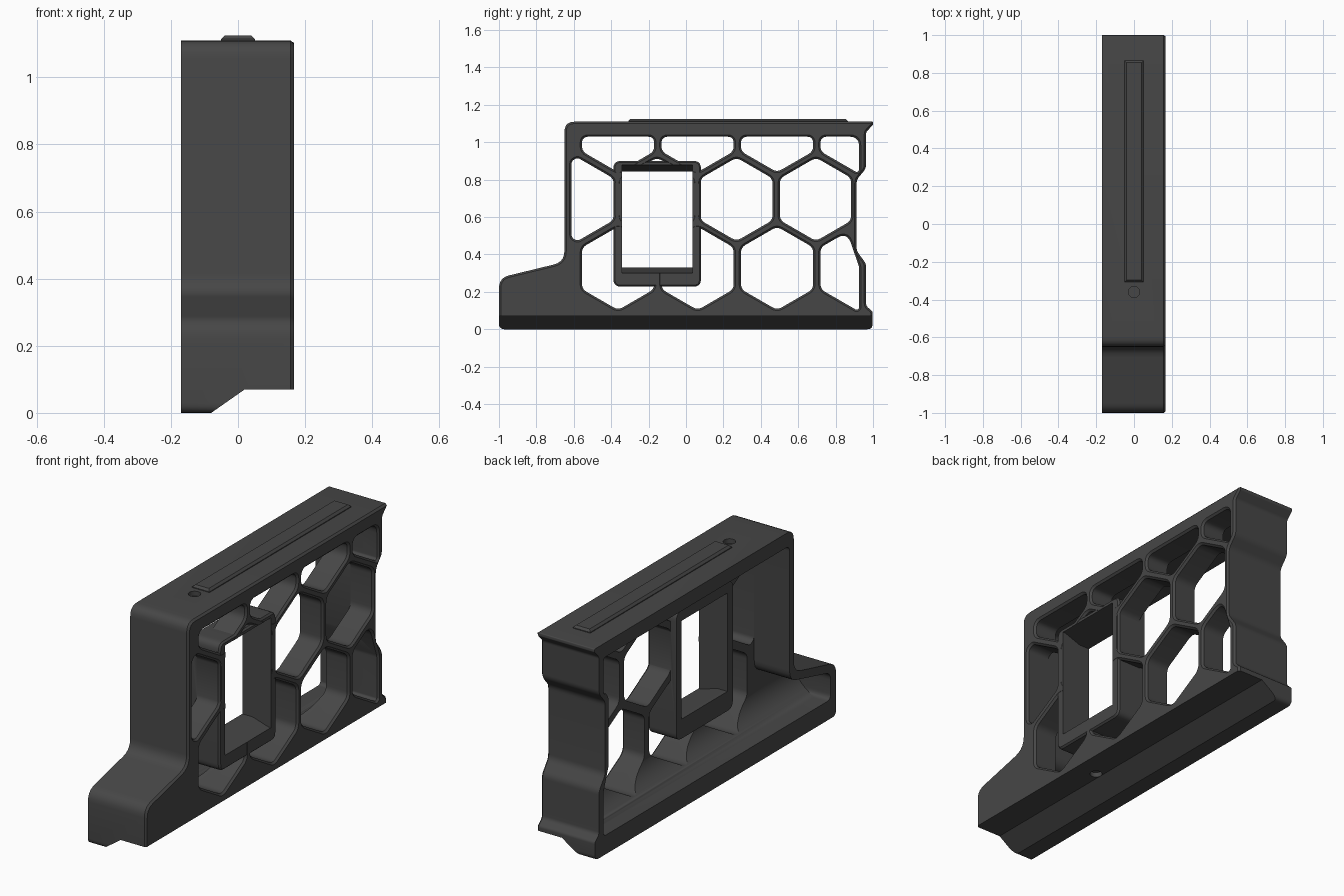
import bpy, bmesh, math
from mathutils import Vector

if "Cube" in bpy.data.objects:
    bpy.data.objects.remove(bpy.data.objects["Cube"])

grey = bpy.data.materials.new("dark_grey")
grey.diffuse_color = (0.062, 0.062, 0.062, 1)
grey.use_nodes = True
grey.node_tree.nodes["Principled BSDF"].inputs["Base Color"].default_value = grey.diffuse_color


def rounded(points, seg=5):
    """Round each corner (y, z, radius) of a counter-clockwise outline."""
    out, n = [], len(points)
    for i, (y, z, r) in enumerate(points):
        p = Vector((y, z))
        a = Vector(points[i - 1][:2]) - p
        b = Vector(points[(i + 1) % n][:2]) - p
        half = a.angle(b) / 2
        if r <= 0 or half > 1.56:
            out.append(p)
            continue
        t = min(r / math.tan(half), 0.45 * a.length, 0.45 * b.length)
        s, e = p + a.normalized() * t, p + b.normalized() * t
        for k in range(seg + 1):
            u = k / seg
            out.append(s * (1 - u) ** 2 + p * 2 * u * (1 - u) + e * u * u)
    return out


def offset(pts, d):
    """Move an outline outwards by d."""
    out = []
    for i, p in enumerate(pts):
        e = (pts[(i + 1) % len(pts)] - pts[i - 1]).normalized()
        out.append(p + Vector((e.y, -e.x)) * d)
    return out


def add_loft(bm, sections, axis="x"):
    """Skin outlines of equal length placed at positions along an axis."""
    rings = []
    for pos, pts in sections:
        rings.append([bm.verts.new((pos, p[0], p[1]) if axis == "x" else (p[0], pos, p[1]))
                      for p in pts])
    n = len(rings[0])
    for a, b in zip(rings, rings[1:]):
        for i in range(n):
            bm.faces.new((a[i], a[(i + 1) % n], b[(i + 1) % n], b[i]))
    bm.faces.new(rings[0])
    bm.faces.new(rings[-1])


def make(name, *lofts, axis="x"):
    bm = bmesh.new()
    for sections in lofts:
        add_loft(bm, sections, axis)
    bmesh.ops.recalc_face_normals(bm, faces=bm.faces)
    me = bpy.data.meshes.new(name)
    bm.to_mesh(me)
    bm.free()
    me.materials.append(grey)
    ob = bpy.data.objects.new(name, me)
    bpy.context.collection.objects.link(ob)
    return ob


def combine(target, other, op):
    bpy.context.view_layer.objects.active = target
    m = target.modifiers.new("bool", "BOOLEAN")
    m.operation, m.object, m.solver = op, other, "EXACT"
    bpy.ops.object.modifier_apply(modifier=m.name)
    bpy.data.objects.remove(other)


def clip(poly, planes):
    """Keep the part of a polygon where a*y + b*z <= c for every plane."""
    for a, b, c in planes:
        out = []
        for i, p in enumerate(poly):
            q = poly[(i + 1) % len(poly)]
            dp, dq = a * p[0] + b * p[1] - c, a * q[0] + b * q[1] - c
            if dp <= 0:
                out.append(p)
            if dp * dq < 0:
                t = dp / (dp - dq)
                out.append((p[0] + (q[0] - p[0]) * t, p[1] + (q[1] - p[1]) * t))
        poly = out
    clean = []
    for p in poly:
        if not clean or math.dist(p, clean[-1]) > 0.012:
            clean.append(p)
    if math.dist(clean[0], clean[-1]) < 0.012:
        clean.pop()
    return clean


def circle(cx, cy, r, n=20):
    return [(cx + r * math.cos(2 * math.pi * i / n), cy + r * math.sin(2 * math.pi * i / n))
            for i in range(n)]


LEFT, RIGHT, PLATE = -0.17, 0.167, 0.035

# Outer body, extruded sideways with a small bevel on the right rim
outline = rounded([
    (-1, 0, .03), (.998, 0, .03), (.998, .095, .02), (.963, .125, .03), (.963, .35, .06),
    (.912, .42, .06), (.912, .80, .06), (.963, .86, .06), (.963, 1.055, .03),
    (1, 1.093, .01), (1, 1.11, .006), (-.65, 1.11, .055), (-.65, .36, .075), (-1, .275, .07)])
body = make("lattice_body", [(LEFT, outline), (RIGHT - .01, outline),
                             (RIGHT, offset(outline, -.01))])

# Stepped and sloped underside
combine(body, make("underside_cutter", [(y, [(-.223, -.1), (.02, .07), (.3, .07), (.3, -.1)])
                                        for y in (-1.2, 1.2)], axis="y"), "DIFFERENCE")

# Hollow open to the left, behind the lattice plate
hollow = rounded([
    (-.955, .1, .03), (.925, .1, .02), (.925, .33, .05), (.884, .41, .05), (.884, .81, .05),
    (.925, .87, .05), (.925, 1.035, .02), (-.615, 1.035, .03), (-.615, .325, .07),
    (-.955, .24, .05)])
combine(body, make("hollow_cutter", [(-.4, hollow), (PLATE, hollow)]), "DIFFERENCE")

# Curved fillet between floor and plate
R = .13
arc = [(PLATE - R + R * math.sin(a), .1 + R - R * math.cos(a))
       for a in (math.pi / 2 * k / 8 for k in range(9))]
fillet = [(PLATE - R, .085)] + arc + [(PLATE + .03, .1 + R), (PLATE + .03, .085)]
combine(body, make("floor_fillet", [(y, fillet) for y in (-.965, .935)], axis="y"), "UNION")

# Honeycomb cells, trimmed to the frame
PITCH, HEX = .425, .223
rows = [(.326, -.363, 4, [(1, 0, .925), (.945, .325, .983)]),
        (.695, -.58, 4, [(-1, 0, .612), (1, 0, .883)]),
        (1.063, -.363, 4, [(1, 0, .925), (0, 1, 1.03)])]
cells = []
for zc, y0, count, planes in rows:
    for i in range(count):
        yc = y0 + PITCH * i
        hexagon = [(yc + HEX * math.cos(math.radians(30 + 60 * k)),
                    zc + HEX * math.sin(math.radians(30 + 60 * k))) for k in range(6)]
        cell = rounded([(y, z, .05) for y, z in clip(hexagon, planes)])
        cells.append([(-.4, cell), (RIGHT - .01, cell), (RIGHT + .002, offset(cell, .012))])
combine(body, make("cell_cutter", *cells), "DIFFERENCE")

# Rectangular window frame set into the lattice
frame = rounded([(-.388, .228, .04), (.08, .228, .04), (.08, .9, .04), (-.388, .9, .04)])
combine(body, make("window_frame", [(0, frame), (RIGHT - .01, frame),
                                    (RIGHT - .001, offset(frame, -.008))]), "UNION")


def opening(z0, z1):
    return [(-.343, z0), (.036, z0), (.036, z1), (-.343, z1)]


combine(body, make("window_cutter", [(-.4, opening(.33, .845)), (.06, opening(.33, .845)),
                                     (.15, opening(.302, .878)), (.3, opening(.302, .878))]),
        "DIFFERENCE")


# Small round holes in the top and underside
def hole(x, y, z, depth):
    bpy.ops.mesh.primitive_cylinder_add(vertices=24, radius=.03, depth=depth, location=(x, y, z))
    ob = bpy.context.object
    ob.data.materials.append(grey)
    combine(body, ob, "DIFFERENCE")


hole(0, -.36, 1.11, .05)
hole(.05, -.23, .07, .05)

# Raised rail on the top
def rail_ring(inset):
    w = .05 - inset
    return [(-w, -.308 + inset), (w, -.308 + inset), (w, .865 - inset), (-w, .865 - inset)]


bm = bmesh.new()
rings = [[bm.verts.new((x, y, z)) for x, y in rail_ring(i)]
         for z, i in ((1.1, 0), (1.114, 0), (1.125, .011))]
for a, b in zip(rings, rings[1:]):
    for i in range(4):
        bm.faces.new((a[i], a[(i + 1) % 4], b[(i + 1) % 4], b[i]))
bm.faces.new(rings[0][::-1])
bm.faces.new(rings[-1])
me = bpy.data.meshes.new("top_rail")
bm.to_mesh(me)
bm.free()
me.materials.append(grey)
rail = bpy.data.objects.new("top_rail", me)
bpy.context.collection.objects.link(rail)

# Smooth curved walls, keep edges sharp
bpy.ops.object.select_all(action="DESELECT")
body.select_set(True)
bpy.context.view_layer.objects.active = body
bpy.ops.object.shade_smooth_by_angle(angle=math.radians(30))
